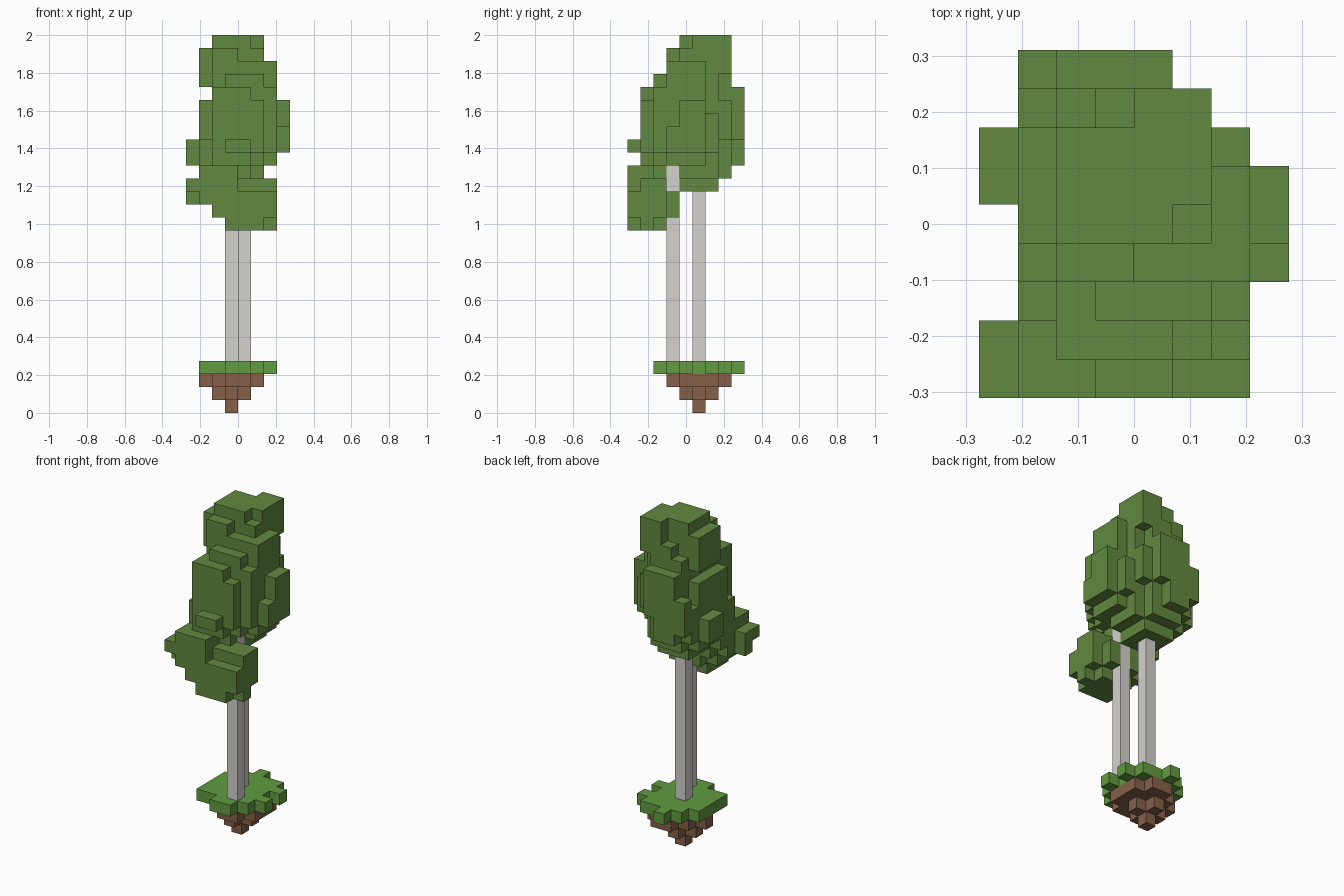
import bpy
import bmesh
from mathutils import Vector

cube = bpy.data.objects.get("Cube")
if cube:
    bpy.data.objects.remove(cube, do_unlink=True)

UNIT = 2 / 29                      # edge of one block
ORIGIN = Vector((-4, -4.5, 0))     # grid corner, in blocks


def material(name, colour):
    mat = bpy.data.materials.new(name)
    mat.use_nodes = True
    mat.diffuse_color = (*colour, 1)
    mat.node_tree.nodes["Principled BSDF"].inputs["Base Color"].default_value = (*colour, 1)
    return mat


leaf_green = material("leaf green", (0.122, 0.25, 0.05))
grass_green = material("grass green", (0.122, 0.33, 0.052))
soil_brown = material("soil brown", (0.235, 0.118, 0.066))
bark_grey = material("bark grey", (0.66, 0.645, 0.615))


def blocks(*boxes):
    """Fill grid cells from boxes given as (x0, x1, y0, y1, z0, z1)."""
    return {(x, y, z)
            for x0, x1, y0, y1, z0, z1 in boxes
            for x in range(x0, x1)
            for y in range(y0, y1)
            for z in range(z0, z1)}


parts = {}

# Floating island: stepped soil under a ragged grass slab
parts["soil"] = soil_brown, blocks(
    (3, 4, 5, 6, 0, 1),
    (3, 4, 4, 7, 1, 2), (2, 5, 5, 6, 1, 2),
    (2, 5, 4, 7, 2, 3), (3, 5, 3, 8, 2, 3),
    (1, 2, 5, 6, 2, 3), (5, 6, 4, 7, 2, 3))
parts["grass"] = grass_green, blocks(
    (2, 6, 3, 8, 3, 4), (3, 5, 2, 8, 3, 4), (3, 4, 8, 9, 3, 4),
    (1, 2, 3, 7, 3, 4), (6, 7, 6, 7, 3, 4), (6, 7, 4, 5, 3, 4))

# Two slim trunks
parts["front_trunk"] = bark_grey, blocks((4, 5, 3, 4, 4, 19))
parts["back_trunk"] = bark_grey, blocks((3, 4, 5, 6, 4, 17))

# Low foliage clump on the front trunk
parts["lower_foliage"] = leaf_green, blocks(
    (3, 6, 0, 3, 14, 15), (6, 7, 1, 2, 14, 15),
    (2, 7, 0, 3, 15, 16), (3, 6, 3, 4, 15, 16),
    (1, 7, 0, 3, 16, 17), (2, 6, 3, 4, 16, 17),
    (0, 1, 1, 2, 16, 17), (0, 1, 0, 2, 17, 18),
    (1, 4, 0, 4, 17, 18), (4, 7, 1, 3, 17, 18),
    (1, 4, 0, 2, 18, 19))

# Underside and broad middle of the main crown
parts["middle_foliage"] = leaf_green, blocks(
    (2, 5, 4, 7, 17, 18),
    (1, 4, 2, 4, 18, 19), (4, 5, 2, 3, 18, 19),
    (1, 6, 4, 7, 18, 19), (2, 5, 7, 8, 18, 19),
    (2, 5, 1, 2, 19, 25), (5, 6, 1, 2, 20, 24),
    (3, 5, 0, 1, 20, 21),
    (2, 6, 2, 7, 19, 25), (2, 5, 7, 8, 19, 25), (5, 6, 7, 8, 21, 24),
    (1, 2, 2, 3, 19, 21), (1, 2, 3, 7, 19, 24), (1, 2, 7, 8, 19, 22),
    (6, 7, 3, 6, 19, 20), (6, 7, 2, 7, 20, 23), (6, 7, 2, 6, 23, 25),
    (7, 8, 3, 6, 20, 22), (7, 8, 4, 6, 22, 24),
    (0, 1, 5, 7, 19, 21),
    (2, 4, 8, 9, 19, 25), (4, 5, 8, 9, 21, 25), (1, 2, 8, 9, 20, 23))

# Narrow top of the main crown
parts["top_foliage"] = leaf_green, blocks(
    (3, 6, 2, 3, 25, 26),
    (2, 6, 3, 7, 25, 27), (3, 5, 7, 8, 25, 27), (2, 3, 7, 8, 25, 26),
    (1, 2, 4, 7, 25, 28), (2, 4, 3, 4, 27, 28),
    (6, 7, 3, 6, 25, 27),
    (2, 6, 4, 7, 27, 28), (4, 5, 7, 8, 27, 29), (5, 6, 7, 8, 26, 29),
    (2, 5, 4, 7, 28, 29), (5, 6, 5, 7, 28, 29))

everything = set().union(*(cells for _, cells in parts.values()))


def build(name, mat, cells):
    """Make the visible skin of a set of grid cells."""
    bm = bmesh.new()
    for cell in sorted(cells):
        for axis in range(3):
            for side in (0, 1):
                beyond = list(cell)
                beyond[axis] += 2 * side - 1
                if tuple(beyond) in everything:
                    continue
                u, v = Vector((0, 0, 0)), Vector((0, 0, 0))
                u[(axis + 1) % 3] = v[(axis + 2) % 3] = 1
                start = Vector(cell) + ORIGIN
                start[axis] += side
                ring = [start, start + u, start + u + v, start + v]
                if not side:
                    ring.reverse()
                bm.faces.new([bm.verts.new(p * UNIT) for p in ring])
    bmesh.ops.remove_doubles(bm, verts=bm.verts, dist=UNIT / 100)
    mesh = bpy.data.meshes.new(name)
    bm.to_mesh(mesh)
    bm.free()
    mesh.materials.append(mat)
    bpy.context.collection.objects.link(bpy.data.objects.new(name, mesh))


for part_name, (part_material, part_cells) in parts.items():
    build(part_name, part_material, part_cells)
